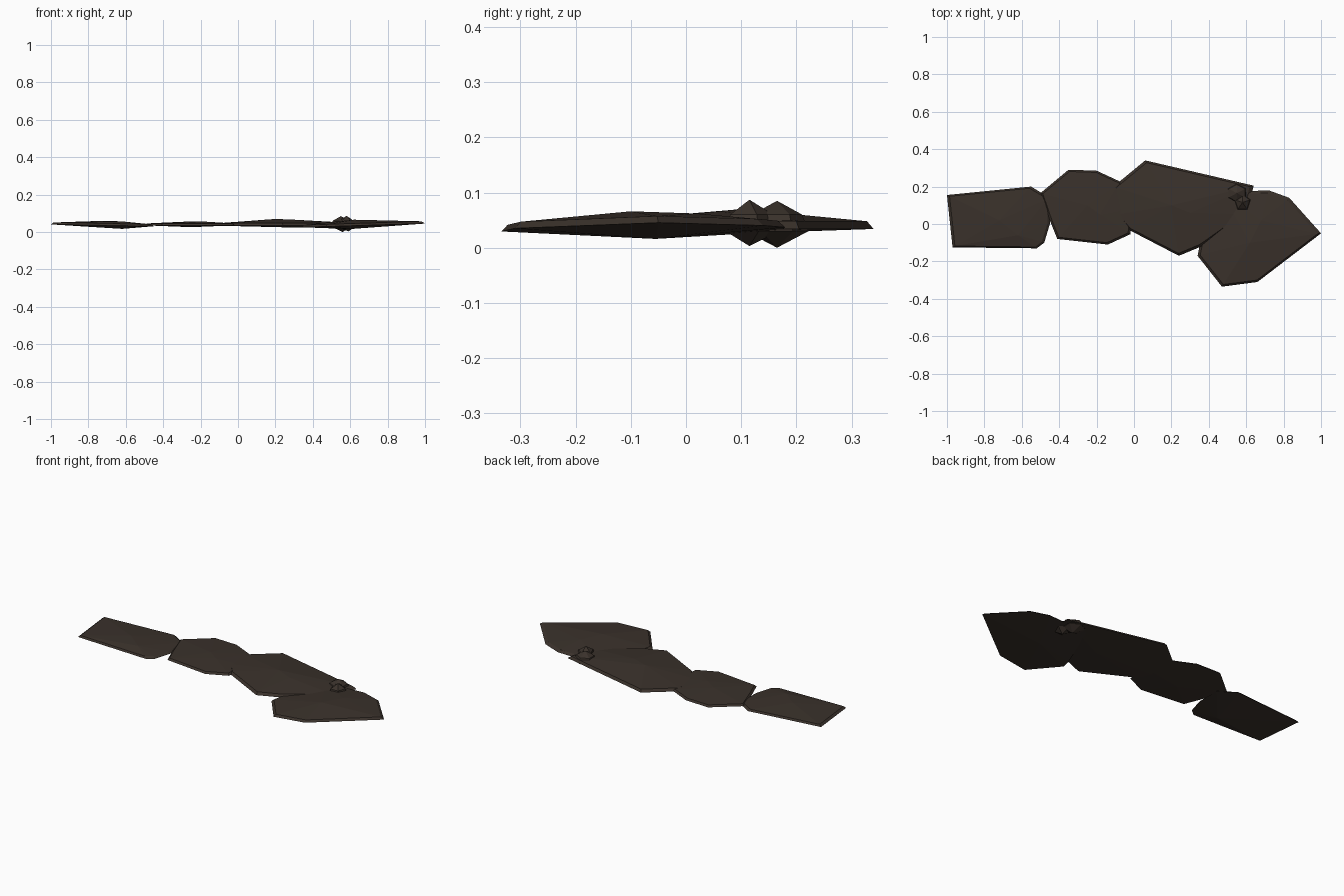
import bpy, bmesh
from mathutils import Vector

cube = bpy.data.objects.get("Cube")
if cube:
    bpy.data.objects.remove(cube, do_unlink=True)

stone = bpy.data.materials.new("dark_brown_stone")
stone.use_nodes = True
colour = (0.042, 0.031, 0.024, 1)
stone.diffuse_color = colour
stone.node_tree.nodes["Principled BSDF"].inputs["Base Color"].default_value = colour


def finish(name, bm):
    bmesh.ops.recalc_face_normals(bm, faces=bm.faces)
    mesh = bpy.data.meshes.new(name)
    bm.to_mesh(mesh)
    bm.free()
    mesh.materials.append(stone)
    bpy.context.collection.objects.link(bpy.data.objects.new(name, mesh))


def slab(name, outline, rim, thick, ridge, keel, tilt=(0, 0)):
    """Chipped plate: thin rim, raised ridge on top and a low keel below."""
    bm = bmesh.new()
    for x, y in outline:
        z = rim + tilt[0] * (x - ridge[0][0]) + tilt[1] * (y - ridge[0][1])
        bm.verts.new((x, y, z))
        c = Vector(ridge[0]).to_2d()
        inner = Vector((x, y)).lerp(c, 0.05)
        bm.verts.new((inner.x, inner.y, z + thick))
    for p in ridge + [keel]:
        bm.verts.new(p)
    bmesh.ops.convex_hull(bm, input=bm.verts[:])
    loose = [v for v in bm.verts if not v.link_faces]
    bmesh.ops.delete(bm, geom=loose, context='VERTS')
    finish(name, bm)


def pebble(name, centre, radius, top, bottom, sides, squash):
    """Faceted knob that pokes through both sides of the plates."""
    bm = bmesh.new()
    bmesh.ops.create_cone(bm, segments=sides, radius1=radius, radius2=radius * 0.8,
                          depth=0.03, cap_ends=True)
    for v in bm.verts:
        v.co.x *= squash
        v.co += Vector((*centre, 0.045))
    bm.verts.new((centre[0], centre[1], top))
    bm.verts.new((centre[0] + 0.01, centre[1], bottom))
    bmesh.ops.convex_hull(bm, input=bm.verts[:])
    finish(name, bm)


# Four overlapping plates, from the outer end to the broad end
slab("outer_plate",
     [(-1, .155), (-.55, .2), (-.45, .14), (-.45, 0), (-.48, -.1),
      (-.52, -.13), (-.97, -.125)],
     .036, .010, [(-.72, .02, .06), (-.62, -.06, .057)], (-.62, -.055, .017), (-.018, 0))

slab("second_plate",
     [(-.5, .165), (-.35, .29), (-.2, .285), (-.07, .225), (-.01, .08),
      (-.02, -.055), (-.14, -.11), (-.41, -.08), (-.45, .02)],
     .036, .010, [(-.25, .1, .057), (-.18, .05, .056)], (-.25, .05, .026))

slab("third_plate",
     [(-.11, .2), (.06, .34), (.64, .205), (.6, .05), (.36, -.12),
      (.24, -.17), (-.03, -.03), (-.1, .05)],
     .034, .014, [(.2, .1, .07), (.3, .06, .066)], (.3, .05, .024))

slab("broad_plate",
     [(.47, .17), (.72, .18), (.83, .14), (1, -.05), (.66, -.31),
      (.47, -.335), (.34, -.17), (.35, -.12)],
     .034, .012, [(.62, -.1, .066), (.68, .02, .062)], (.6, -.055, .016), (.03, 0))

# Pair of knobs at the joint
pebble("front_knob", (.58, .115), .054, .087, .003, 5, .95)
pebble("rear_knob", (.55, .165), .057, .085, .0, 6, 1.1)
